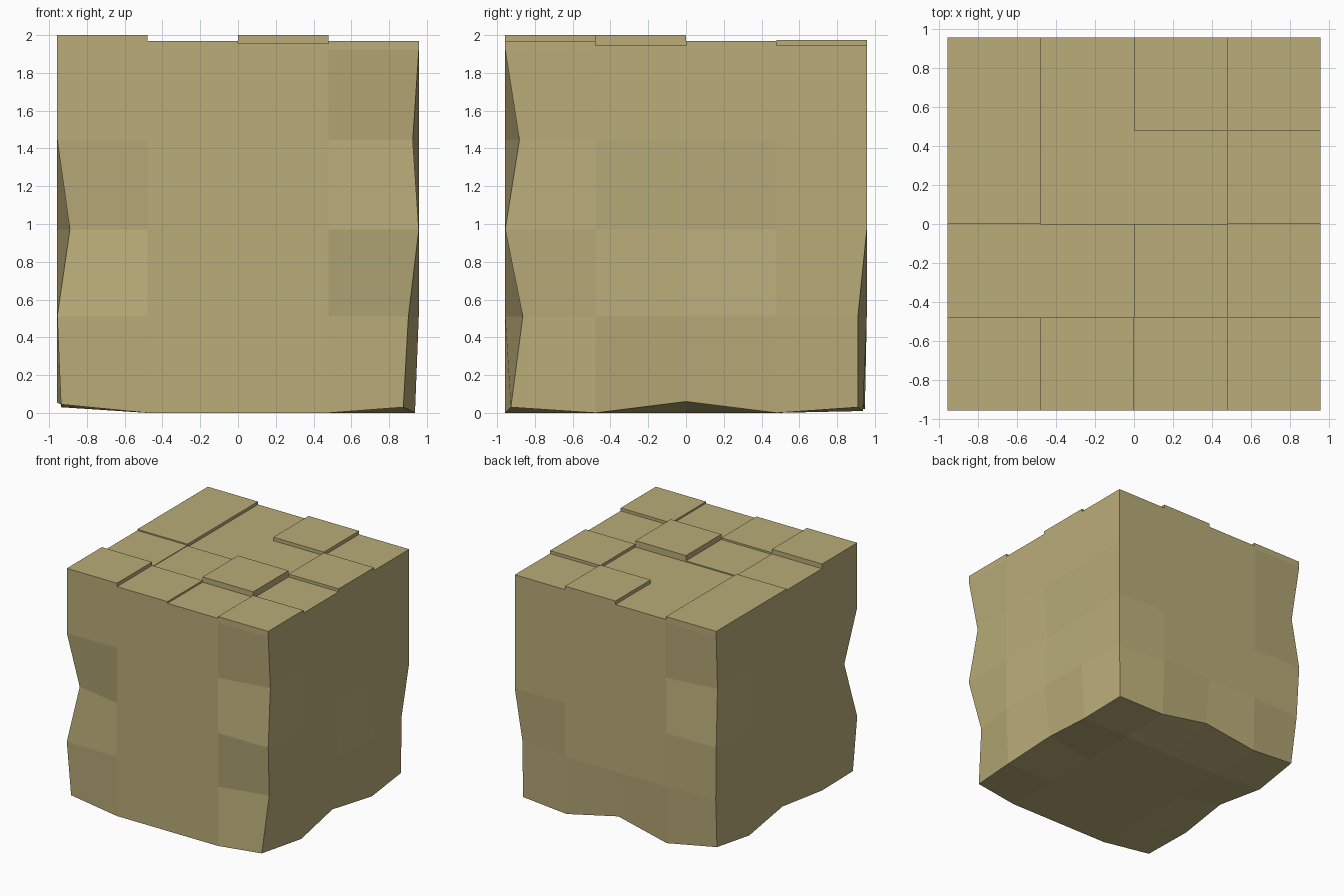
import bpy, bmesh
from mathutils import Vector

if "Cube" in bpy.data.objects:
    bpy.data.objects.remove(bpy.data.objects["Cube"])

XY = [-0.957, -0.48, 0.0, 0.48, 0.957]
LEVELS = [0.0, 0.51, 0.97, 1.445, 1.92]

stone = bpy.data.materials.new("sandy tan")
stone.diffuse_color = (0.49, 0.415, 0.19, 1)
stone.use_nodes = True
stone.node_tree.nodes["Principled BSDF"].inputs["Base Color"].default_value = stone.diffuse_color


def finish(bm, name):
    bmesh.ops.recalc_face_normals(bm, faces=bm.faces[:])
    mesh = bpy.data.meshes.new(name)
    bm.to_mesh(mesh)
    bm.free()
    mesh.materials.append(stone)
    ob = bpy.data.objects.new(name, mesh)
    bpy.context.collection.objects.link(ob)
    return ob


# Dents: grid index (x, y, z) -> offset from the regular block
DENTS = {
    # front right edge
    (4, 0, 3): (-.032, .075, 0), (4, 0, 1): (-.055, .093, 0), (4, 0, 0): (-.082, .03, .03),
    # front left edge
    (0, 0, 2): (.067, .08, 0), (0, 0, 0): (.02, .03, .045),
    # back right edge
    (4, 4, 1): (-.04, -.047, 0), (4, 4, 0): (-.045, -.047, .03),
    # back left edge
    (0, 4, 3): (.03, -.06, 0), (0, 4, 1): (.015, -.015, 0), (0, 4, 0): (.035, -.06, .085),
    # right face and its bottom edge
    (4, 2, 2): (-.03, 0, 0), (4, 3, 2): (-.025, 0, 0),
    (4, 1, 0): (-.02, 0, 0), (4, 2, 0): (-.06, 0, .06), (4, 3, 0): (-.02, 0, 0),
    # back and left bottom edges
    (3, 4, 0): (0, -.02, .01), (2, 4, 0): (0, -.04, .11), (1, 4, 0): (0, -.01, .02),
    (0, 3, 0): (.02, 0, .03), (0, 2, 0): (.04, 0, .09), (0, 1, 0): (0, 0, .055),
}

# Block body with chipped edges, open at the top under the tiles
bm = bmesh.new()
bmesh.ops.create_cube(bm, size=1)
bmesh.ops.subdivide_edges(bm, edges=bm.edges[:], cuts=3, use_grid_fill=True)
for v in bm.verts:
    i, j, k = (round((c + 0.5) * 4) for c in v.co)
    v.co = Vector((XY[i], XY[j], LEVELS[k])) + Vector(DENTS.get((i, j, k), (0, 0, 0)))
top = [f for f in bm.faces if all(v.co.z > 1.9 for v in f.verts)]
bmesh.ops.delete(bm, geom=top, context='FACES')
finish(bm, "stone_block")

# Uneven square tiles on top: rows run front to back, columns left to right
HEIGHTS = [
    [2.00, 1.97, 1.955, 1.97],
    [1.96, 1.955, 2.00, 1.945],
    [1.97, 1.945, 1.945, 1.97],
    [1.97, 1.945, 1.975, 1.945],
]
bm = bmesh.new()
for j, row in enumerate(HEIGHTS):
    for i, h in enumerate(row):
        corners = [(XY[i], XY[j]), (XY[i + 1], XY[j]),
                   (XY[i + 1], XY[j + 1]), (XY[i], XY[j + 1])]
        low = [bm.verts.new((x, y, LEVELS[4])) for x, y in corners]
        high = [bm.verts.new((x, y, h)) for x, y in corners]
        bm.faces.new(high)
        # a wall only where the neighbouring tile is lower or missing
        for n, (di, dj) in enumerate([(0, -1), (1, 0), (0, 1), (-1, 0)]):
            a, b = i + di, j + dj
            inside = 0 <= a < 4 and 0 <= b < 4
            if not inside or HEIGHTS[b][a] < h:
                m = (n + 1) % 4
                bm.faces.new((low[n], low[m], high[m], high[n]))
finish(bm, "top_tiles")
